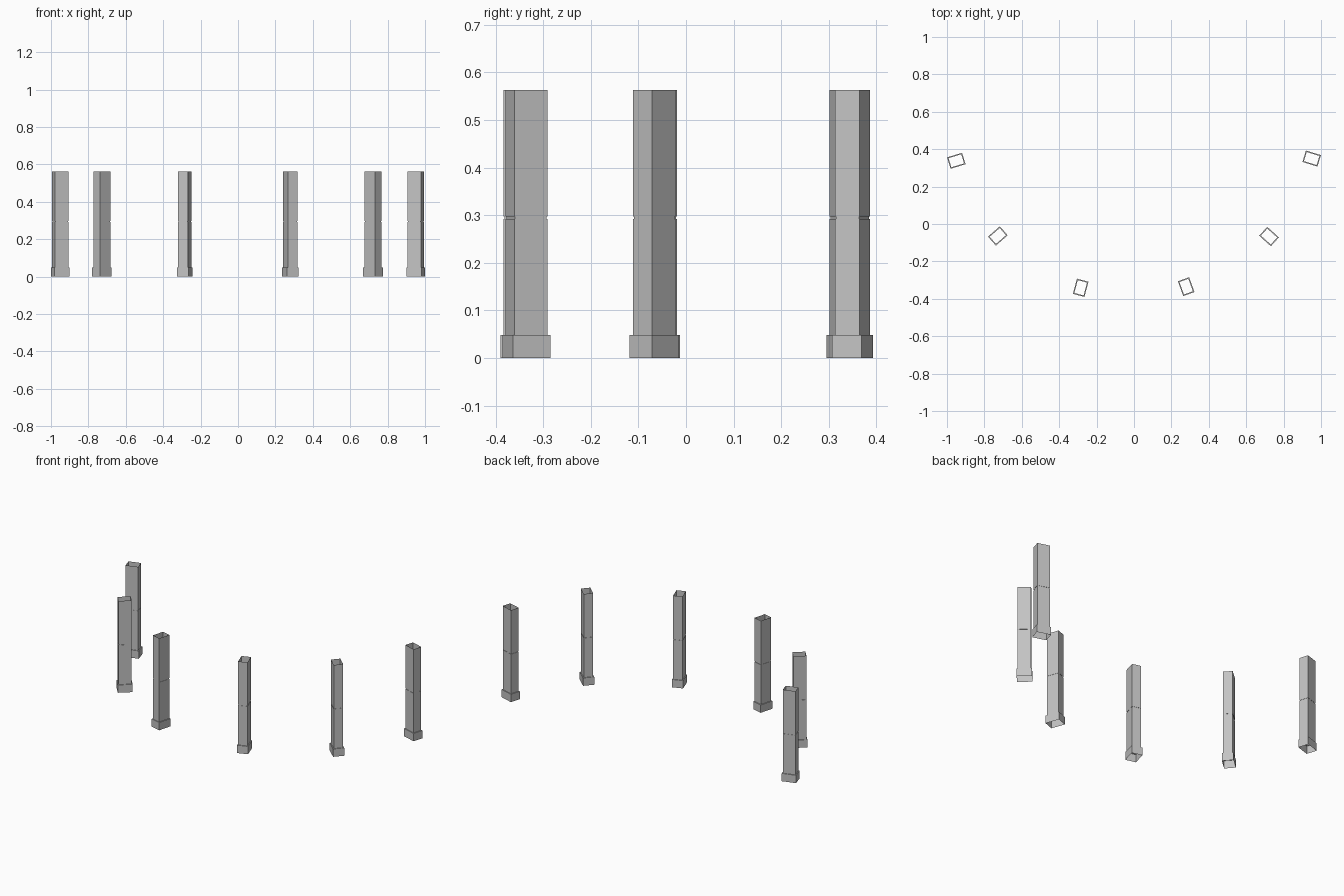
import bpy
import bmesh
from math import radians
from mathutils import Matrix

cube = bpy.data.objects.get("Cube")
if cube:
    bpy.data.objects.remove(cube, do_unlink=True)

# Plain grey for every post
grey = bpy.data.materials.new("post_grey")
grey.use_nodes = True
colour = (0.55, 0.55, 0.55, 1)
grey.diffuse_color = colour
grey.node_tree.nodes["Principled BSDF"].inputs["Base Color"].default_value = colour

LENGTH, WIDTH = 0.074, 0.054   # shaft cross-section
# Height and outward offset of each ring: plinth, ledge, shaft, groove, top
RINGS = [(0, 0.005), (0.048, 0.005), (0.048, 0), (0.292, 0),
         (0.292, -0.0015), (0.297, -0.0015), (0.297, 0), (0.563, 0)]


def make_post(name, x, y, angle):
    """Open rectangular tube on a wider plinth, with a groove at mid height."""
    bm = bmesh.new()
    loops = []
    for z, offset in RINGS:
        a, b = LENGTH / 2 + offset, WIDTH / 2 + offset
        loops.append([bm.verts.new((sx * a, sy * b, z))
                      for sx, sy in ((-1, -1), (1, -1), (1, 1), (-1, 1))])
    for low, high in zip(loops, loops[1:]):
        for i in range(4):
            j = (i + 1) % 4
            bm.faces.new((low[i], low[j], high[j], high[i]))
    mesh = bpy.data.meshes.new(name)
    bm.to_mesh(mesh)
    bm.free()
    mesh.materials.append(grey)
    post = bpy.data.objects.new(name, mesh)
    post.matrix_world = Matrix.Translation((x, y, 0)) @ Matrix.Rotation(radians(angle), 4, "Z")
    bpy.context.collection.objects.link(post)


# Six posts spread along an arc, each turned towards its middle
make_post("right_back_post", -0.95, 0.338, 17)
make_post("right_middle_post", -0.728, -0.064, 41)
make_post("right_front_post", -0.285, -0.341, 75)
make_post("left_front_post", 0.279, -0.335, 110)
make_post("left_middle_post", 0.722, -0.067, -42)
make_post("left_back_post", 0.95, 0.35, -17)
